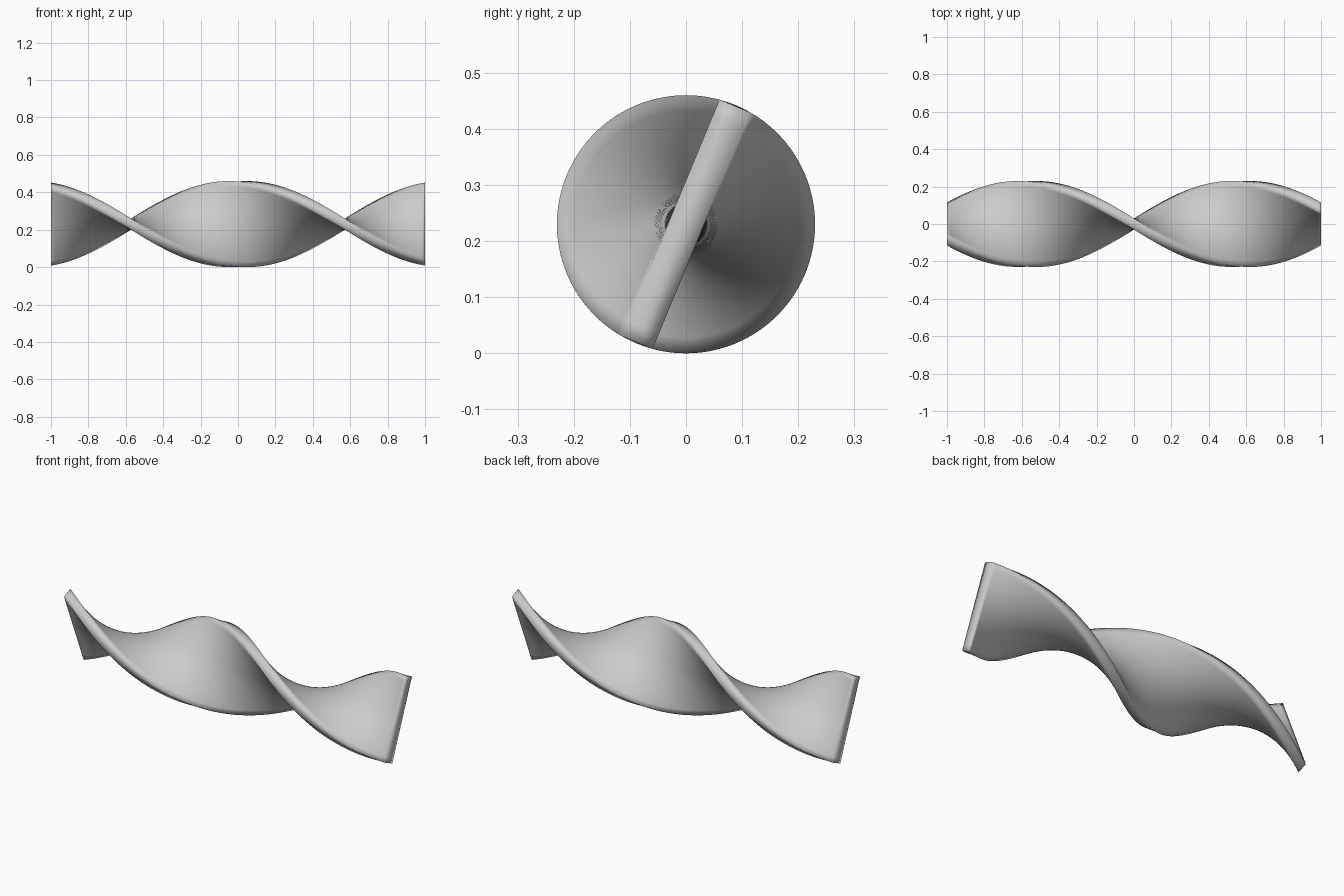
import bpy, bmesh, math
from mathutils import Matrix

if "Cube" in bpy.data.objects:
    bpy.data.objects.remove(bpy.data.objects["Cube"])

LENGTH, THICK, WIDTH = 2.0, 0.06, 0.456
TWIST = math.radians(157.5)      # twist per unit of length
CENTRE_Z = 0.23

# flat bar lying along x
bm = bmesh.new()
bmesh.ops.create_cube(bm, size=1)
bmesh.ops.scale(bm, vec=(LENGTH, THICK, WIDTH), verts=bm.verts)

# subdivide along each axis: length, thickness, width
for axis, cuts in ((0, 127), (1, 1), (2, 15)):
    edges = [e for e in bm.edges
             if abs(e.verts[0].co[axis] - e.verts[1].co[axis]) > 1e-5]
    bmesh.ops.subdivide_edges(bm, edges=edges, cuts=cuts, use_grid_fill=True)

# twist around the long axis, then lift onto the ground
for v in bm.verts:
    v.co = Matrix.Rotation(TWIST * v.co.x, 3, 'X') @ v.co
    v.co.z += CENTRE_Z
bmesh.ops.recalc_face_normals(bm, faces=bm.faces)
for f in bm.faces:
    f.smooth = True

mesh = bpy.data.meshes.new("twisted_bar")
bm.to_mesh(mesh)
bm.free()
bar = bpy.data.objects.new("twisted_bar", mesh)
bpy.context.collection.objects.link(bar)
